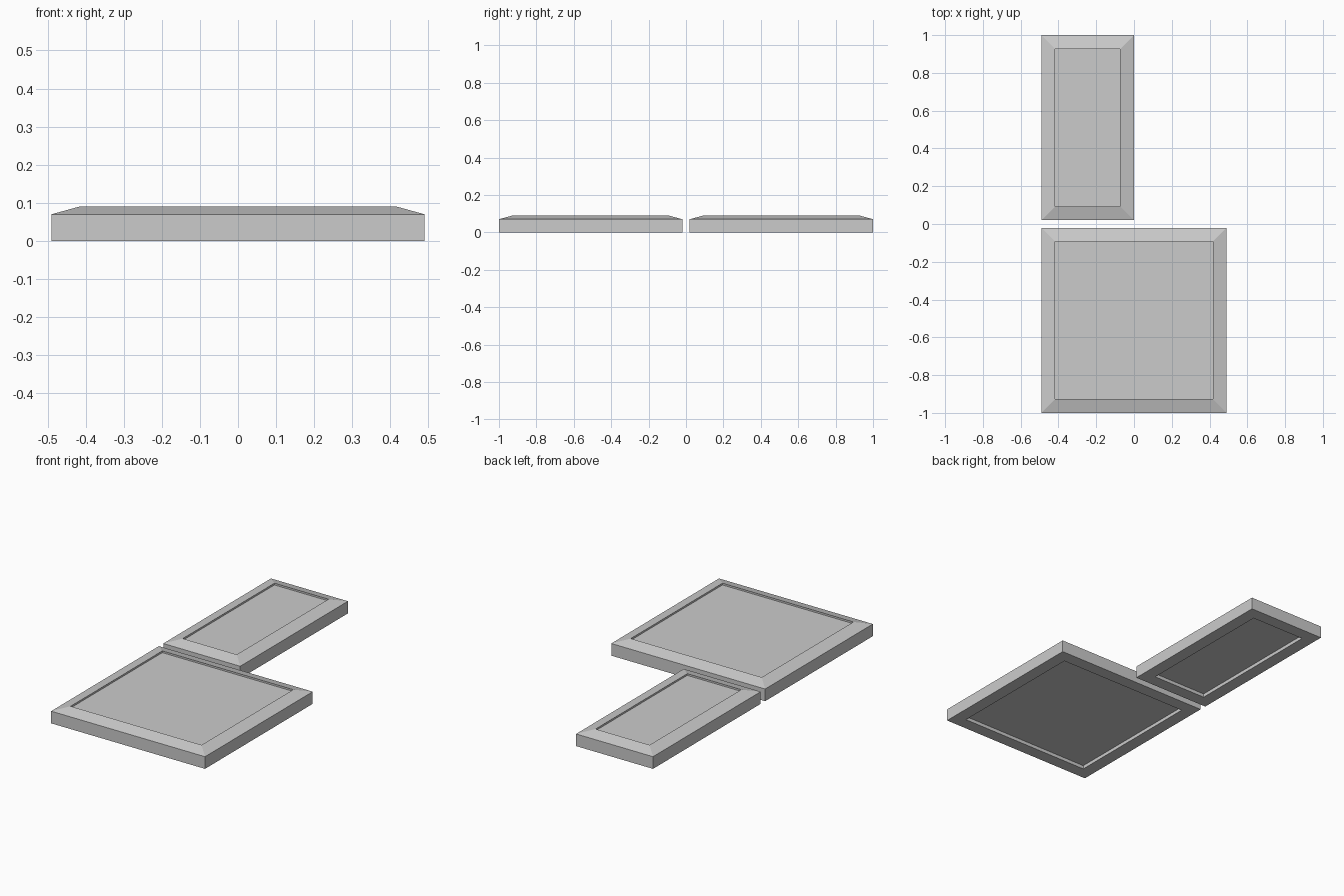
import bpy, bmesh

if "Cube" in bpy.data.objects:
    bpy.data.objects.remove(bpy.data.objects["Cube"])

# Cross-section of a framed panel, underside to top: (inset from outer edge, height)
PROFILE = [(0.073, 0.02), (0.073, 0.0), (0.0, 0.0),
           (0.0, 0.07), (0.073, 0.09), (0.073, 0.08)]


def framed_panel(name, x0, x1, y0, y1):
    """Rectangular bevelled frame with a centre panel recessed on both sides."""
    bm = bmesh.new()
    rings = []
    for inset, z in PROFILE:
        a, b, c, d = x0 + inset, x1 - inset, y0 + inset, y1 - inset
        rings.append([bm.verts.new((x, y, z))
                      for x, y in ((a, c), (b, c), (b, d), (a, d))])
    # frame sides, mitred at the corners
    for low, high in zip(rings, rings[1:]):
        for i in range(4):
            j = (i + 1) % 4
            bm.faces.new((low[i], low[j], high[j], high[i]))
    # recessed panel faces
    bm.faces.new(rings[0][::-1])
    bm.faces.new(rings[-1])
    bmesh.ops.recalc_face_normals(bm, faces=bm.faces[:])
    mesh = bpy.data.meshes.new(name)
    bm.to_mesh(mesh)
    bm.free()
    obj = bpy.data.objects.new(name, mesh)
    bpy.context.collection.objects.link(obj)
    return obj


# Full-width square panel at the front, half-width panel at the back
framed_panel("square_panel", -0.49, 0.49, -1.0, -0.02)
framed_panel("half_panel", -0.49, 0.0, 0.02, 1.0)
